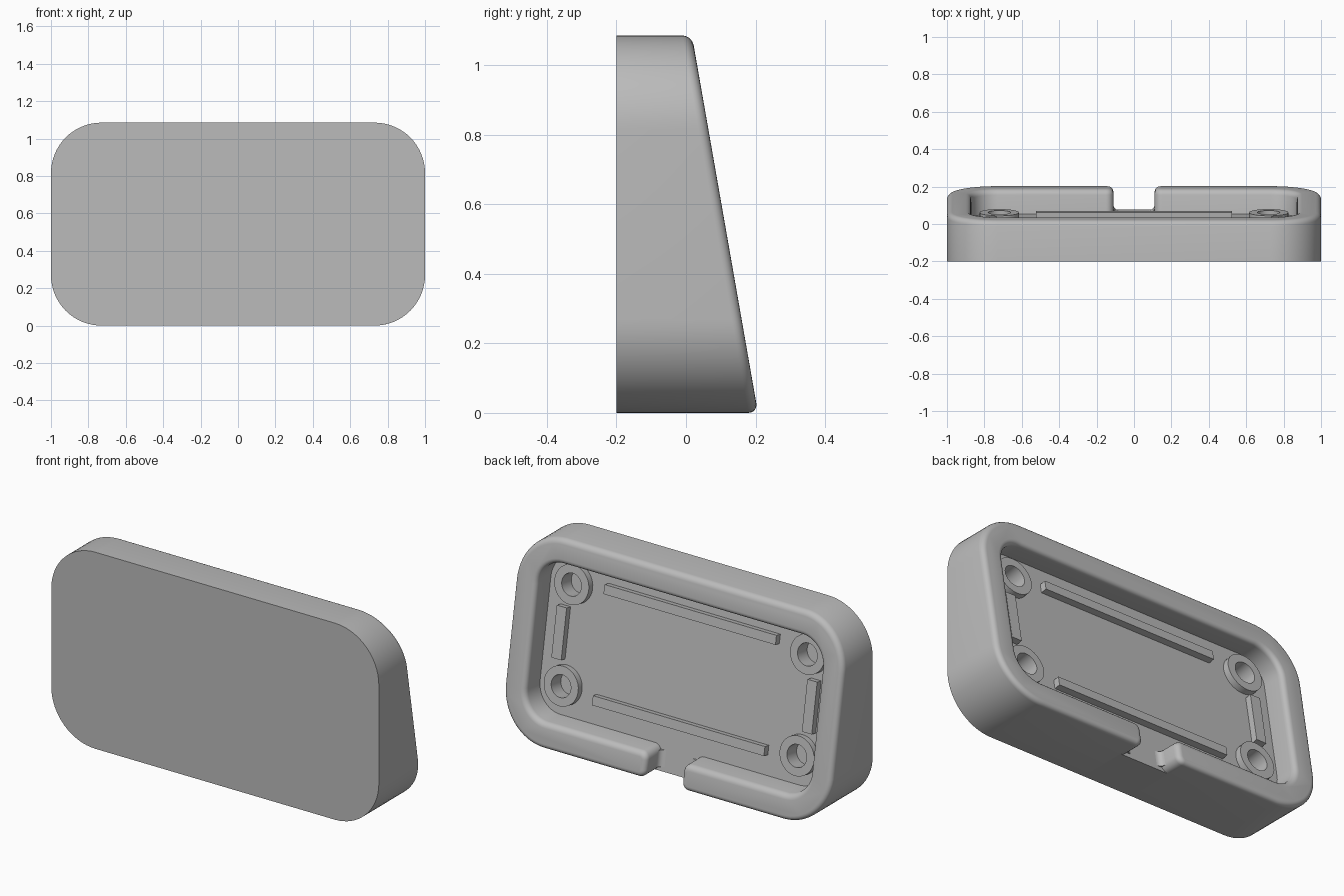
import bpy, bmesh, math
from mathutils import Matrix, Vector

if "Cube" in bpy.data.objects:
    bpy.data.objects.remove(bpy.data.objects["Cube"])

HEIGHT, FRONT, SLOPE = 1.085, -0.2, 0.175
RIM, FLOOR = 0.207, 0.078        # depth of the sloped planes at z = 0
LIFT = 0.035                     # height of bosses and ribs over the floor
TILT = math.atan(SLOPE)
NORMAL = Vector((0, math.cos(TILT), math.sin(TILT)))

grey = bpy.data.materials.new("plain_grey")
grey.use_nodes = True
grey.diffuse_color = (0.5, 0.5, 0.5, 1)
grey.node_tree.nodes["Principled BSDF"].inputs["Base Color"].default_value = grey.diffuse_color


def make(name, bm, angle=35):
    bmesh.ops.recalc_face_normals(bm, faces=bm.faces)
    mesh = bpy.data.meshes.new(name)
    bm.to_mesh(mesh)
    bm.free()
    mesh.materials.append(grey)
    obj = bpy.data.objects.new(name, mesh)
    bpy.context.collection.objects.link(obj)
    smooth(obj, angle)
    return obj


def smooth(obj, angle=35):
    bpy.ops.object.select_all(action='DESELECT')
    obj.select_set(True)
    bpy.context.view_layer.objects.active = obj
    bpy.ops.object.shade_smooth_by_angle(angle=math.radians(angle))


def arc(cx, cz, r, start, sweep, n):
    return [(cx + r * math.cos(math.radians(start + sweep * i / n)),
             cz + r * math.sin(math.radians(start + sweep * i / n))) for i in range(n + 1)]


def on_floor(x, z, lift=0.0):
    return Vector((x, FLOOR - SLOPE * z, z)) + NORMAL * lift


# Shell: outer outline, then pocket outline, joined through the cable notch
R, PR, NR, NW = 0.27, 0.14, 0.04, 0.11
PX, PB, PT = 0.87, 0.135, 0.955
outer = [(NW + NR, 0)]
outer += arc(1 - R, R, R, -90, 90, 16) + arc(1 - R, HEIGHT - R, R, 0, 90, 16)
outer += arc(R - 1, HEIGHT - R, R, 90, 90, 16) + arc(R - 1, R, R, 180, 90, 16)
outer += [(-NW - NR, 0)]
inner = arc(-NW - NR, NR, NR, -90, 90, 6) + arc(-NW - NR, PB - NR, NR, 0, 90, 6)
inner += arc(PR - PX, PB + PR, PR, 270, -90, 12) + arc(PR - PX, PT - PR, PR, 180, -90, 12)
inner += arc(PX - PR, PT - PR, PR, 90, -90, 12) + arc(PX - PR, PB + PR, PR, 0, -90, 12)
inner += arc(NW + NR, PB - NR, NR, 90, 90, 6) + arc(NW + NR, NR, NR, 180, 90, 6)

bm = bmesh.new()
front = [bm.verts.new((x, FRONT, z)) for x, z in outer]
rim_out = [bm.verts.new((x, RIM - SLOPE * z, z)) for x, z in outer]
floor = [bm.verts.new(on_floor(x, z)) for x, z in inner]
rim_in = [bm.verts.new((x, RIM - SLOPE * z, z)) for x, z in inner[1:-1]]
rim_in = [rim_out[-1]] + rim_in + [rim_out[0]]
bm.faces.new(front)
bm.faces.new(floor)
rim = bm.faces.new(rim_out + rim_in[1:-1])
bm.faces.new((front[0], front[-1], floor[0], floor[-1]))
last = len(outer) - 2
for i in range(last + 1):
    side = [front[i], front[i + 1], rim_out[i + 1], rim_out[i]]
    if i == 0:
        side.append(floor[-1])
    if i == last:
        side.insert(2, floor[0])
    bm.faces.new(side)
for i in range(len(inner) - 1):
    bm.faces.new((floor[i], floor[i + 1], rim_in[i + 1], rim_in[i]))
bmesh.ops.recalc_face_normals(bm, faces=bm.faces)
bmesh.ops.bevel(bm, geom=list(rim.edges), offset=0.028, offset_type='OFFSET',
                segments=5, profile=0.5, affect='EDGES', clamp_overlap=False)
shell = make("shell", bm)

# Screw holes cut into the floor
SCREWS = [(sx * 0.72, z) for sx in (1, -1) for z in (0.29, 0.815)]
BORE, BOSS = 0.06, 0.105
align = NORMAL.to_track_quat('Z', 'Y').to_matrix().to_4x4()
bm = bmesh.new()
for x, z in SCREWS:
    bmesh.ops.create_cone(bm, cap_ends=True, segments=32, radius1=BORE, radius2=BORE,
                          depth=0.1, matrix=Matrix.Translation(on_floor(x, z)) @ align)
cutter = make("screw_hole_cutter", bm)
cutter.hide_render = True
cut = shell.modifiers.new("screw_holes", 'BOOLEAN')
cut.operation, cut.solver, cut.object = 'DIFFERENCE', 'EXACT', cutter
smooth(shell)
bpy.ops.object.modifier_apply(modifier=cut.name)
bpy.data.objects.remove(cutter)
smooth(shell)

# Screw bosses: short tubes standing on the floor
for k, (x, z) in enumerate(SCREWS):
    bm = bmesh.new()
    rings = []
    for r, h in ((BORE, 0), (BORE, LIFT), (BOSS, LIFT), (BOSS, 0)):
        place = Matrix.Translation(on_floor(x, z, h)) @ align
        rings.append([bm.verts.new(place @ Vector((px, py, 0)))
                      for px, py in arc(0, 0, r, 0, 360, 32)[:-1]])
    for a, b in zip(rings, rings[1:]):
        for i in range(32):
            j = (i + 1) % 32
            bm.faces.new((a[i], a[j], b[j], b[i]))
    make(f"screw_boss_{k + 1}", bm)


# Locating ribs on the floor
def rib(name, x, z, width, length):
    bm = bmesh.new()
    spin = Matrix.Rotation(TILT, 4, 'X')
    bmesh.ops.create_cube(bm, size=1, matrix=Matrix.Translation(on_floor(x, z, LIFT / 2))
                          @ spin @ Matrix.Diagonal((width, LIFT, length, 1)))
    make(name, bm)


rib("upper_rib", 0, 0.84, 1.05, 0.05)
rib("lower_rib", 0, 0.265, 1.05, 0.05)
rib("left_rib", 0.765, 0.555, 0.06, 0.275)
rib("right_rib", -0.765, 0.555, 0.06, 0.275)

# Small fillets where the notch sides meet its floor
for name, s in (("left_notch_fillet", 1), ("right_notch_fillet", -1)):
    bm = bmesh.new()
    f = 0.03
    profile = [(NW, 0)] + arc(NW - f, f, f, -90, 90, 6)
    ends = [[bm.verts.new((s * x, FLOOR - SLOPE * z + y, z)) for x, y in profile]
            for z in (NR * 0.6, PB - NR * 0.6)]
    for i in range(len(profile)):
        j = (i + 1) % len(profile)
        bm.faces.new((ends[0][i], ends[0][j], ends[1][j], ends[1][i]))
    for end in ends:
        bm.faces.new(end)
    make(name, bm)
